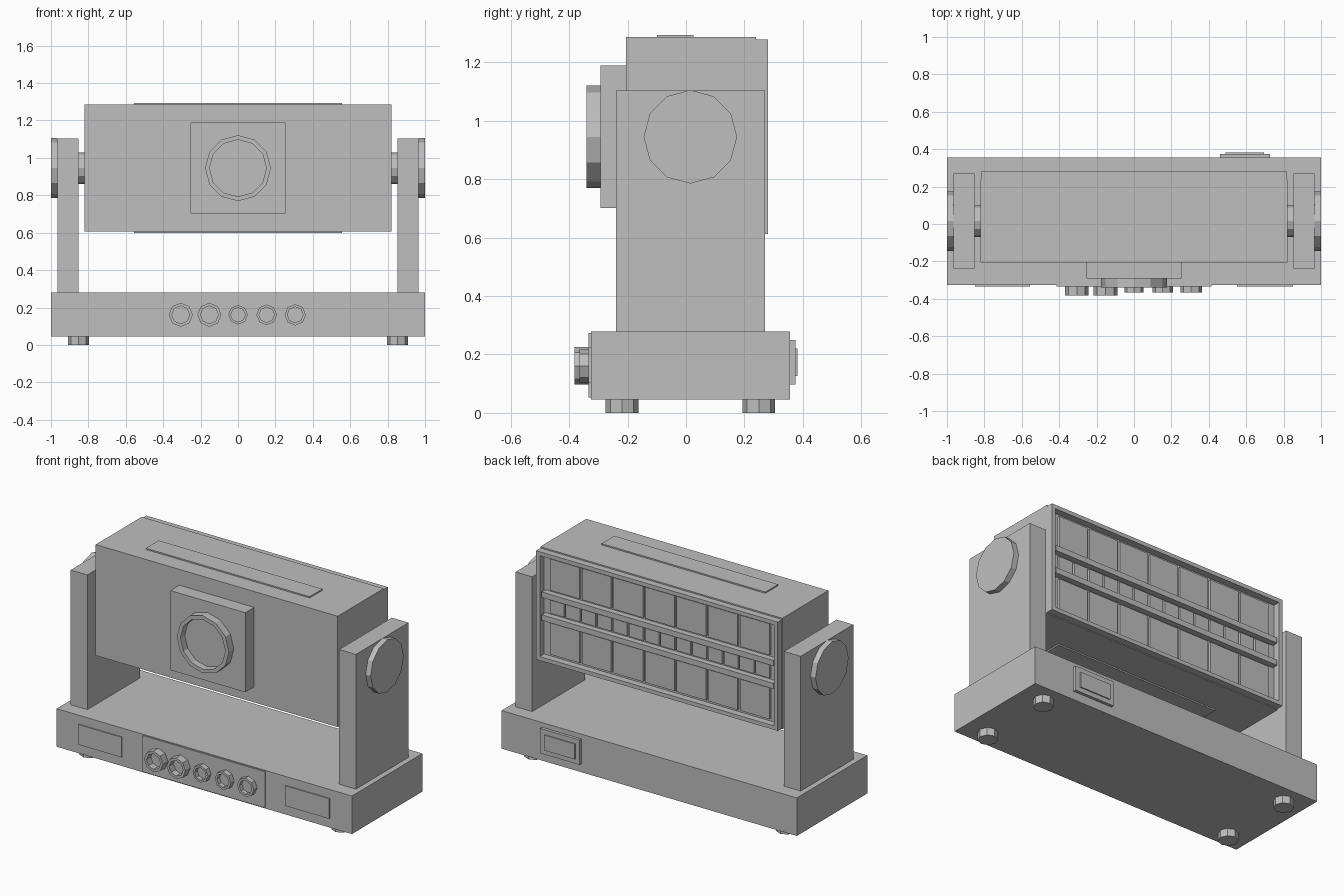
import bpy, bmesh, math
from mathutils import Vector, Matrix

cube = bpy.data.objects.get("Cube")
if cube:
    bpy.data.objects.remove(cube, do_unlink=True)

GREY = (0.52, 0.52, 0.52, 1)
grey = bpy.data.materials.new("plain_grey")
grey.use_nodes = True
grey.diffuse_color = GREY
grey.node_tree.nodes["Principled BSDF"].inputs["Base Color"].default_value = GREY


def finish(name, bm):
    bmesh.ops.recalc_face_normals(bm, faces=bm.faces)
    mesh = bpy.data.meshes.new(name)
    bm.to_mesh(mesh)
    bm.free()
    mesh.materials.append(grey)
    obj = bpy.data.objects.new(name, mesh)
    bpy.context.collection.objects.link(obj)
    return obj


def add_box(bm, xs, ys, zs):
    size = [b - a for a, b in (xs, ys, zs)]
    mid = [(a + b) / 2 for a, b in (xs, ys, zs)]
    bmesh.ops.create_cube(bm, size=1, matrix=Matrix.Translation(mid) @ Matrix.Diagonal((*size, 1)))


def boxes(name, *parts):
    bm = bmesh.new()
    for part in parts:
        add_box(bm, *part)
    return finish(name, bm)


def lathe(name, profile, loc, axis, sides):
    """Spin a (radius, height) profile about an axis, starting at loc."""
    bm = bmesh.new()
    verts = [bm.verts.new((r, 0, h)) for r, h in profile]
    edges = [bm.edges.new(pair) for pair in zip(verts, verts[1:])]
    bmesh.ops.spin(bm, geom=verts + edges, cent=(0, 0, 0), axis=(0, 0, 1),
                   angle=math.tau, steps=sides)
    bmesh.ops.remove_doubles(bm, verts=bm.verts, dist=0.0005)
    turn = Vector(axis).to_track_quat('Z', 'Y').to_matrix().to_4x4()
    bm.transform(Matrix.Translation(loc) @ turn)
    return finish(name, bm)


def disc(name, r, h, loc, axis, sides):
    return lathe(name, [(0, 0), (r, 0), (r, h), (0, h)], loc, axis, sides)


def cup(name, r, inner, h, loc, axis, sides):
    floor = 0.006
    return lathe(name, [(0, 0), (r, 0), (r, h), (inner, h), (inner, floor), (0, floor)],
                 loc, axis, sides)


MID_Y, MID_Z = 0.015, 0.945       # tilt axis
FRONT, BACK = -0.326, 0.356       # base faces

# Base with its feet
boxes("base", ((-1, 1), (FRONT, BACK), (0.046, 0.279)))
for sx in (-1, 1):
    for sy in (-1, 1):
        disc("foot", 0.056, 0.047, (sx * 0.853, MID_Y + sy * 0.234, 0), (0, 0, 1), 8)

# Control panel, side plates and knobs
boxes("control_panel", ((-0.415, 0.415), (-0.333, FRONT), (0.052, 0.274)))
for a, b in ((-0.85, -0.556), (0.55, 0.85)):
    boxes("front_plate", ((a, b), (-0.333, FRONT), (0.102, 0.225)))
for i, (r, h) in enumerate([(0.064, 0.048), (0.064, 0.048), (0.052, 0.032),
                            (0.055, 0.032), (0.057, 0.032)]):
    cup("knob", r, r * 0.74, h, ((i - 2) * 0.153, -0.333, 0.161), (0, -1, 0), 8)

# Rear socket
boxes("socket_plate", ((0.459, 0.728), (BACK, 0.374), (0.098, 0.25)))
boxes("socket_cover", ((0.488, 0.696), (0.374, 0.381), (0.126, 0.22)))

# Yoke arms, pivot discs and axles
for s in (-1, 1):
    boxes("yoke_arm", (sorted((s * 0.853, s * 0.966)), (-0.239, 0.27), (0.279, 1.104)))
    disc("pivot_disc", 0.16, 0.034, (s * 0.966, MID_Y, MID_Z), (s, 0, 0), 12)
    disc("axle", 0.085, 0.033, (s * 0.82, MID_Y, MID_Z), (s, 0, 0), 12)

# Lamp head with top and bottom strips
FLOOR, RIM = 0.239, 0.281
boxes("head", ((-0.82, 0.82), (-0.206, FLOOR), (0.607, 1.286)))
for z in (0.599, 1.286):
    boxes("head_strip", ((-0.555, 0.555), (-0.099, 0.025), (z, z + 0.008)))

# Front block and lens ring
boxes("front_block", ((-0.254, 0.254), (-0.292, -0.206), (0.702, 1.189)))
cup("lens_ring", 0.176, 0.152, 0.048, (0, -0.292, MID_Z), (0, -1, 0), 12)

# Rear frame around the recess
W, H, T = 0.818, 0.333, 0.024
side = (MID_Z - H, MID_Z + H)
boxes("rear_frame",
      ((-W, -W + T), (FLOOR, RIM), side),
      ((W - T, W), (FLOOR, RIM), side),
      ((-W + T, W - T), (FLOOR, RIM), (MID_Z + H - T, MID_Z + H)),
      ((-W + T, W - T), (FLOOR, RIM), (MID_Z - H, MID_Z - H + T)))


# Grid of light panels, the middle row of small cells and its two rails
def row(name, count, gap, z0, z1, depth):
    pitch = 1.5 / count
    parts = []
    for i in range(count):
        x = (i - (count - 1) / 2) * pitch
        half = (pitch - gap) / 2
        parts.append(((x - half, x + half), (FLOOR, FLOOR + depth), (z0, z1)))
    boxes(name, *parts)


row("upper_panels", 7, 0.016, MID_Z + 0.1, MID_Z + 0.292, 0.015)
row("lower_panels", 7, 0.016, MID_Z - 0.292, MID_Z - 0.1, 0.015)
row("middle_cells", 14, 0.012, MID_Z - 0.04, MID_Z + 0.04, 0.015)
for s in (-1, 1):
    z = MID_Z + s * 0.07
    boxes("rail", ((-0.785, 0.785), (FLOOR, 0.275), (z - 0.017, z + 0.017)))
